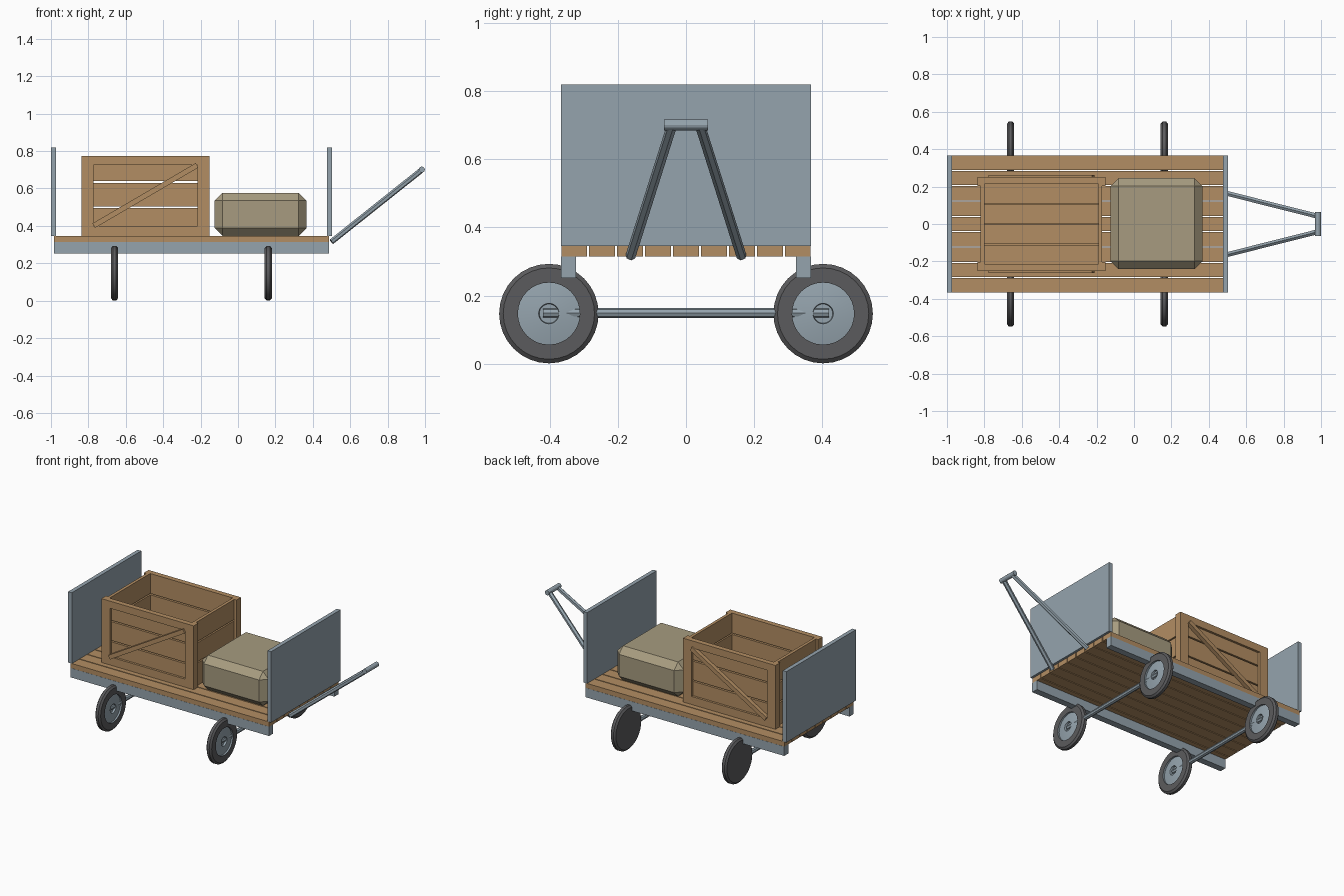
import bpy, bmesh, math
from mathutils import Vector, Matrix

cube = bpy.data.objects.get("Cube")
if cube:
    bpy.data.objects.remove(cube, do_unlink=True)


def material(name, r, g, b):
    m = bpy.data.materials.new(name)
    m.use_nodes = True
    m.diffuse_color = (r, g, b, 1)
    m.node_tree.nodes["Principled BSDF"].inputs["Base Color"].default_value = (r, g, b, 1)
    return m


WOOD = material("wood", 0.45, 0.27, 0.125)
STEEL = material("grey_steel", 0.30, 0.37, 0.42)
RUBBER = material("dark_rubber", 0.105, 0.105, 0.11)
CANVAS = material("canvas", 0.385, 0.33, 0.215)


def finish(name, bm, *mats):
    bmesh.ops.recalc_face_normals(bm, faces=bm.faces)
    me = bpy.data.meshes.new(name)
    bm.to_mesh(me)
    bm.free()
    ob = bpy.data.objects.new(name, me)
    bpy.context.scene.collection.objects.link(ob)
    for m in mats:
        me.materials.append(m)
    return ob


def box(name, mat, x, y, z):
    """Box from (min, max) ranges."""
    bm = bmesh.new()
    bmesh.ops.create_cube(bm, size=1)
    for v in bm.verts:
        v.co = [r[0] + (c + 0.5) * (r[1] - r[0]) for c, r in zip(v.co, (x, y, z))]
    return finish(name, bm, mat)


def rod(name, mat, a, b, radius, sides):
    a, b = Vector(a), Vector(b)
    bm = bmesh.new()
    turn = (b - a).to_track_quat('Z', 'Y').to_matrix().to_4x4()
    bmesh.ops.create_cone(bm, cap_ends=True, segments=sides, radius1=radius, radius2=radius,
                          depth=(b - a).length, matrix=Matrix.Translation((a + b) / 2) @ turn)
    return finish(name, bm, mat)


# Deck planks
PITCH = 0.082
for i in range(9):
    yc = (i - 4) * PITCH
    box(f"deck_plank_{i + 1}", WOOD, (-0.984, 0.487), (yc - 0.038, yc + 0.038), (0.314, 0.346))

# Side rails under the deck
for name, s in (("front", -1), ("back", 1)):
    box(f"{name}_rail", STEEL, (-0.984, 0.487), sorted((s * 0.323, s * 0.367)), (0.252, 0.314))

# End panels
box("rear_panel", STEEL, (-1.0, -0.973), (-0.367, 0.367), (0.346, 0.82))
box("handle_end_panel", STEEL, (0.475, 0.502), (-0.367, 0.367), (0.346, 0.82))

# Pull handle
for name, s in (("front", -1), ("back", 1)):
    rod(f"{name}_handle_arm", STEEL, (0.5, s * 0.163, 0.315), (0.98, s * 0.042, 0.697), 0.015, 6)
rod("handle_grip", STEEL, (0.983, -0.065, 0.701), (0.983, 0.065, 0.701), 0.016, 12)

# Wheels: closed profile of (radius, offset) spun about the hub line
TYRE = [(0, -0.019), (0.134, -0.019), (0.146, -0.009), (0.146, 0.009), (0.134, 0.019), (0.091, 0.019)]
HUB = [(0.091, 0.008), (0.037, 0.017), (0.03, 0.017), (0.028, 0.004), (0, 0.004)]


def wheel(name, x, y):
    bm = bmesh.new()
    pts = [bm.verts.new((o, 0, r)) for r, o in TYRE + HUB]
    edges = [bm.edges.new(p) for p in zip(pts, pts[1:])]
    bmesh.ops.spin(bm, geom=pts + edges, cent=(0, 0, 0), axis=(1, 0, 0),
                   angle=math.tau, steps=32, use_duplicate=False)
    bmesh.ops.remove_doubles(bm, verts=bm.verts, dist=0.0001)
    for f in bm.faces:
        c = f.calc_center_median()
        f.material_index = int(c.x > 0 and math.hypot(c.y, c.z) < 0.0912)
        f.smooth = True
    bmesh.ops.translate(bm, verts=bm.verts, vec=(x, y, 0.147))
    ob = finish(name, bm, RUBBER, STEEL)
    bpy.ops.object.select_all(action='DESELECT')
    ob.select_set(True)
    bpy.context.view_layer.objects.active = ob
    bpy.ops.object.shade_smooth_by_angle(angle=math.radians(25))


for end, x in (("rear", -0.66), ("handle_end", 0.162)):
    rod(f"{end}_axle", STEEL, (x, -0.42, 0.149), (x, 0.42, 0.149), 0.015, 8)
    for side, s in (("front", -1), ("back", 1)):
        wheel(f"{end}_{side}_wheel", x, s * 0.4025)

# Crate
CX, LO, HI = -0.495, 0.346, 0.773
BOARDS = ((LO, 0.495), (0.504, 0.63), (0.639, HI))
for name, s in (("front", -1), ("back", 1)):
    wall, trim = sorted((s * 0.215, s * 0.235)), sorted((s * 0.235, s * 0.25))
    for i, z in enumerate(BOARDS):
        box(f"crate_{name}_board_{i + 1}", WOOD, (CX - 0.325, CX + 0.325), wall, z)
    for e in (-1, 1):
        box(f"crate_{name}_post", WOOD, sorted((CX + e * 0.278, CX + e * 0.325)), trim, (LO, HI))
    for z in ((LO, 0.4), (0.725, HI)):
        box(f"crate_{name}_batten", WOOD, (CX - 0.278, CX + 0.278), trim, z)
    # Diagonal brace
    brace = box(f"crate_{name}_brace", WOOD, (-0.32, 0.32), (-0.013, 0.013), (-0.014, 0.014))
    brace.location = (CX, s * 0.249, 0.5625)
    brace.rotation_euler.y = -math.atan2(0.325, 0.556)

for name, s in (("rear", -1), ("handle_end", 1)):
    wall = sorted((CX + s * 0.305, CX + s * 0.325))
    trim = sorted((CX + s * 0.325, CX + s * 0.342))
    for i, z in enumerate(BOARDS):
        box(f"crate_{name}_board_{i + 1}", WOOD, wall, (-0.215, 0.215), z)
    for e in (-1, 1):
        box(f"crate_{name}_post", WOOD, trim, sorted((e * 0.202, e * 0.25)), (LO, HI))

for i in range(4):
    y = -0.215 + i * 0.108
    box(f"crate_floor_board_{i + 1}", WOOD, (CX - 0.305, CX + 0.305), (y, y + 0.104), (LO, LO + 0.015))

# Canvas bale with chamfered edges
bale = box("canvas_bale", CANVAS, (-0.125, 0.366), (-0.241, 0.245), (0.346, 0.577))
chamfer = bale.modifiers.new("chamfer", 'BEVEL')
chamfer.width = 0.042
chamfer.segments = 1
